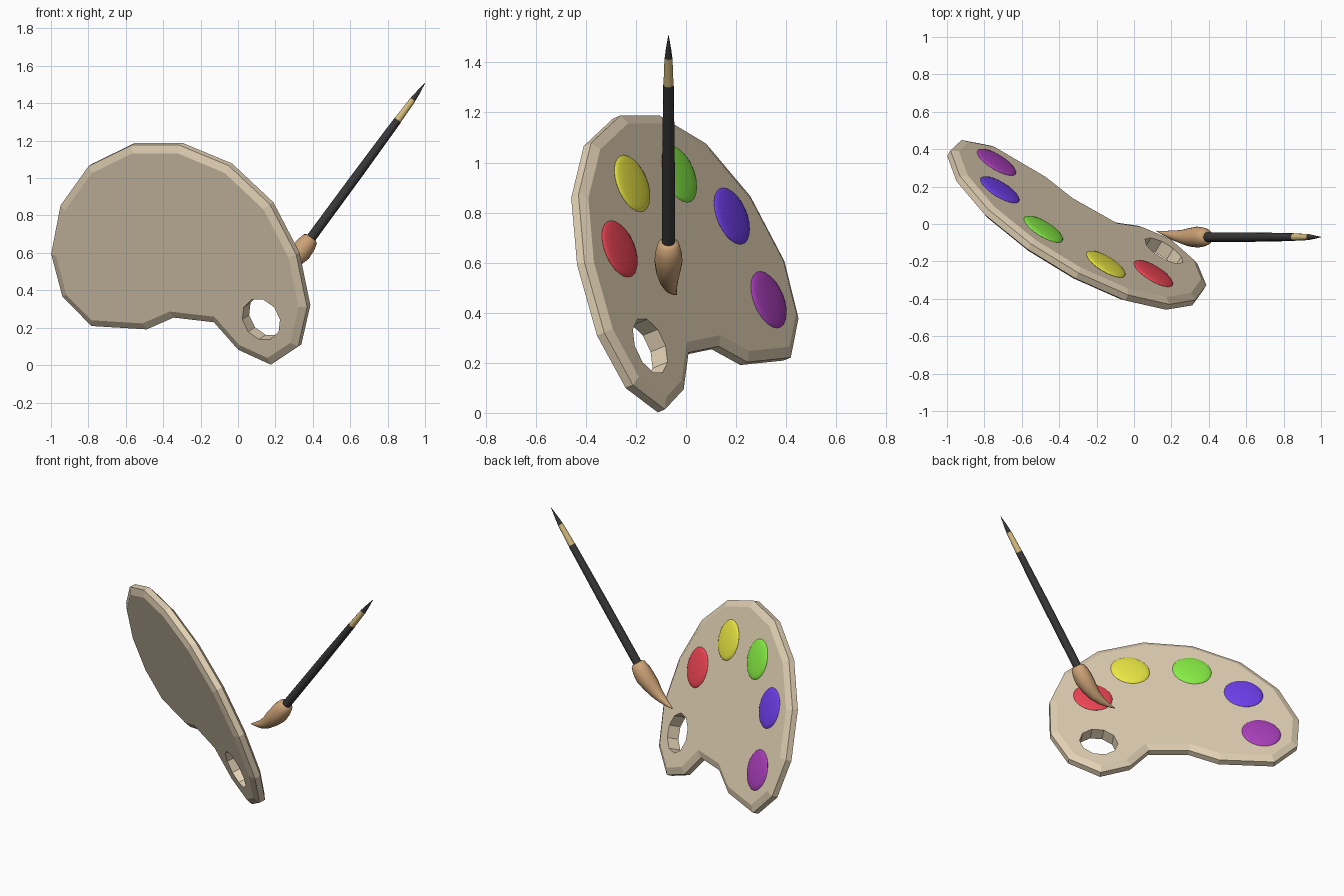
import bpy, bmesh, math
from mathutils import Vector, Matrix

if "Cube" in bpy.data.objects:
    bpy.data.objects.remove(bpy.data.objects["Cube"])

# Tilted palette plane: y = A + B x + C z
A, B, C = 0.018, -0.611, -0.407
N = Vector((-B, 1, -C)).normalized()
U = Vector((1, B, 0)).normalized()
V = U.cross(N)
if V.z < 0:
    V = -V
O = Vector((0, A, 0))


def on_plane(x, z):
    return Vector((x, A + B * x + C * z, z))


def material(name, rgb):
    m = bpy.data.materials.new(name)
    m.diffuse_color = (*rgb, 1)
    m.use_nodes = True
    m.node_tree.nodes["Principled BSDF"].inputs["Base Color"].default_value = m.diffuse_color
    return m


def finish(name, bm, mat, smooth=None):
    bmesh.ops.recalc_face_normals(bm, faces=bm.faces)
    me = bpy.data.meshes.new(name)
    bm.to_mesh(me)
    bm.free()
    ob = bpy.data.objects.new(name, me)
    bpy.context.collection.objects.link(ob)
    me.materials.append(mat)
    if smooth:
        bpy.ops.object.select_all(action='DESELECT')
        ob.select_set(True)
        bpy.context.view_layer.objects.active = ob
        bpy.ops.object.shade_smooth_by_angle(angle=math.radians(smooth))
    return ob


def inset(pts, w):
    # mitred inward offset of a closed 2D outline
    n = len(pts)
    area = sum(pts[i - 1].cross(pts[i]) for i in range(n))
    sgn = 1 if area > 0 else -1
    out = []
    for i in range(n):
        a = (pts[i] - pts[i - 1]).normalized()
        b = (pts[(i + 1) % n] - pts[i]).normalized()
        na, nb = Vector((-a.y, a.x)) * sgn, Vector((-b.y, b.x)) * sgn
        out.append(pts[i] + (na + nb) * (w / (1 + na.dot(nb))))
    return out


def ring(bm, pts, h):
    return [bm.verts.new(O + U * p.x + V * p.y + N * h) for p in pts]


def skin(bm, r0, r1):
    n = len(r0)
    for i in range(n):
        j = (i + 1) % n
        bm.faces.new((r0[i], r0[j], r1[j], r1[i]))


def to_uv(x, z):
    d = on_plane(x, z) - O
    return Vector((d.dot(U), d.dot(V)))


# Palette board: chamfered outline with a thumb hole
outline = [to_uv(*p) for p in [
    (-.99, .6), (-.94, .86), (-.79, 1.07), (-.56, 1.182), (-.305, 1.182), (-.04, 1.072),
    (.18, .865), (.32, .597), (.378, .315), (.33, .105), (.185, .008), (.01, .088),
    (-.12, .235), (-.335, .26), (-.48, .197), (-.775, .215), (-.93, .372)]]
inner = inset(outline, .04)
hc = to_uv(.142, .256)
hole = [hc + .118 * Vector((math.cos(t), math.sin(t)))
        for t in (2 * math.pi * i / 10 for i in range(10))]
HALF, WALL = .037, .018
bm = bmesh.new()
rings = [ring(bm, p, h) for p, h in
         ((inner, -HALF), (outline, -WALL), (outline, WALL), (inner, HALF))]
for r0, r1 in zip(rings, rings[1:]):
    skin(bm, r0, r1)
holes = [ring(bm, hole, h) for h in (-HALF, HALF)]
skin(bm, *holes)
for outer, hr in ((rings[0], holes[0]), (rings[3], holes[1])):
    edges = [bm.edges.get((r[i - 1], r[i])) for r in (outer, hr) for i in range(len(r))]
    bmesh.ops.triangle_fill(bm, edges=edges, use_beauty=True, normal=N)
finish("palette_board", bm, material("wood", (.76, .64, .46)))

# Paint blobs: shallow domes on the board face
rot = Matrix((U, V, N)).transposed().to_4x4()
for name, rgb, x, y, z in [
        ("red", (.85, .06, .09), .104, -.265, .655),
        ("yellow", (.85, .82, .06), -.15, -.215, .916),
        ("green", (.25, .87, .06), -.484, -.028, .954),
        ("blue", (.16, .05, .85), -.717, .183, .786),
        ("purple", (.40, .05, .50), -.735, .33, .452)]:
    bm = bmesh.new()
    bmesh.ops.create_uvsphere(bm, u_segments=24, v_segments=12, radius=1)
    bm.transform(Matrix.Translation((x, y, z)) @ rot @ Matrix.Diagonal((.12, .12, .017, 1)))
    finish("paint_" + name, bm, material(name, rgb), 60)


# Brush: round sections swept along a path
def tube(name, secs, mat, sides=16, smooth=40):
    bm = bmesh.new()
    pts = [Vector(s[0]) for s in secs]
    prev = None
    for i, (p, s) in enumerate(zip(pts, secs)):
        t = (pts[min(i + 1, len(pts) - 1)] - pts[max(i - 1, 0)]).normalized()
        e1 = Vector((0, 1, 0))
        e1 = (e1 - t * e1.dot(t)).normalized()
        e2 = t.cross(e1)
        r = [bm.verts.new(p + s[1] * (e1 * math.cos(a) + e2 * math.sin(a)))
             for a in (2 * math.pi * k / sides for k in range(sides))]
        if prev:
            skin(bm, prev, r)
        else:
            bm.faces.new(r)
        prev = r
    bm.faces.new(prev)
    return finish(name, bm, mat, smooth)


TIP = Vector((1.0, -.07, 1.508))
AXIS = Vector((.592, 0, .805)).normalized()


def ax(s):
    return TIP - AXIS * s


black = material("black", (.04, .04, .04))
tube("handle", [(ax(1.06), .026), (ax(.6), .025), (ax(.245), .021)], black, 12)
tube("ferrule", [(ax(.245), .020), (ax(.11), .016)], material("brass", (.70, .52, .22)), 12)
tube("handle_tip", [(ax(.12), .016), (ax(.07), .011), (ax(0), .001)], black, 12)
tube("bristles", [
    (ax(1.025), .030), (ax(1.035), .043), (ax(1.075), .053), (ax(1.12), .056),
    ((.295, -.071, .565), .049), ((.255, -.068, .528), .037), ((.21, -.061, .502), .026),
    ((.165, -.050, .485), .014), ((.12, -.038, .472), .002)],
    material("bristle_brown", (.60, .36, .18)), 16, 50)
